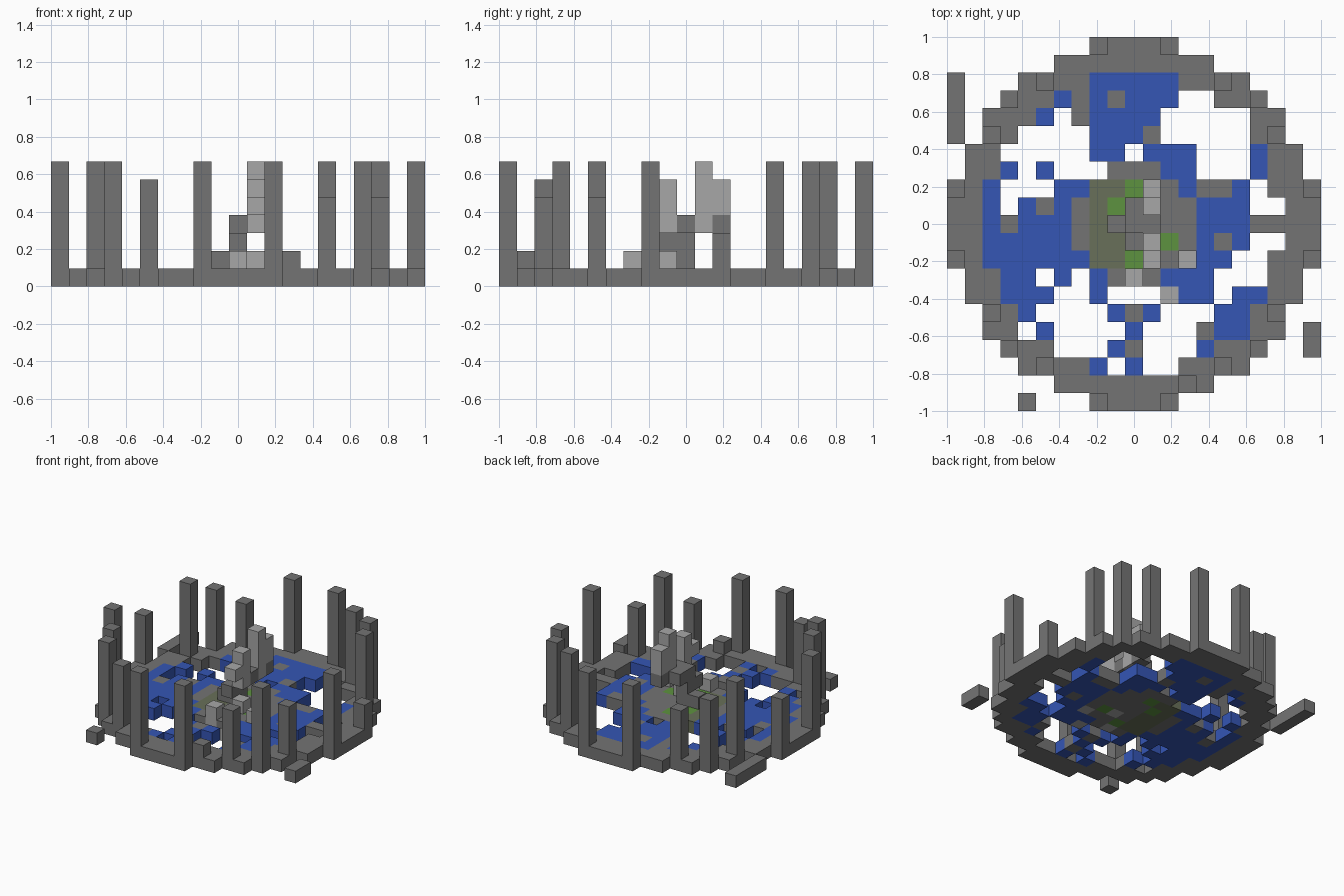
import bpy, bmesh
from mathutils import Vector

cube = bpy.data.objects.get("Cube")
if cube:
    bpy.data.objects.remove(cube, do_unlink=True)

S = 2 / 21      # block size
R = range(-10, 11)


def material(name, rgb):
    m = bpy.data.materials.new(name)
    m.use_nodes = True
    m.diffuse_color = (*rgb, 1)
    m.node_tree.nodes["Principled BSDF"].inputs["Base Color"].default_value = (*rgb, 1)
    return m


stone = material("stone grey", (0.175, 0.175, 0.175))
pale = material("pale stone", (0.39, 0.39, 0.39))
water = material("water blue", (0.035, 0.092, 0.46))
moss = material("mossy stone", (0.14, 0.16, 0.10))
grass = material("grass green", (0.11, 0.29, 0.05))

cells = {}      # block position -> part name
materials = {}  # part name -> material


def fill(name, mat, x, y, low=0, high=1):
    """Fill one column of blocks; a later part replaces an earlier one."""
    materials[name] = mat
    for z in range(low, high):
        cells[x, y, z] = name


def fill_area(name, mat, x0, x1, y0, y1):
    """Fill a flat rectangle of floor blocks."""
    for x in range(x0, x1 + 1):
        for y in range(y0, y1 + 1):
            fill(name, mat, x, y)


# Pools: broken patches of water inside the ring
NORTH = [(-2, 2, 7, 8), (-2, 1, 6, 6), (-2, 0, 5, 5), (-2, -1, 4, 4),
         (1, 3, 4, 4), (2, 3, 3, 3)]
WEST = [(-8, -8, -2, 2), (-6, -4, -1, 1), (-8, -4, -1, -1), (-8, -3, -2, -2),
        (-4, -3, 2, 2), (-7, -6, -3, -3), (-7, -5, -4, -4), (-6, -6, -5, -5)]
EAST = [(3, 3, 2, 2), (4, 6, 0, 1), (6, 6, -1, 2), (4, 4, -1, -1),
        (4, 5, -2, -2), (2, 4, -3, -3), (3, 4, -4, -4), (6, 7, -4, -4),
        (5, 6, -6, -5), (7, 7, 3, 4)]
for name, areas in (("north_pool", NORTH), ("west_pool", WEST), ("east_pool", EAST)):
    for area in areas:
        fill_area(name, water, *area)
for x, y in ((-4, 7), (-5, 6), (-7, 3), (-5, 3), (-4, -3), (-2, -3), (-2, -4),
             (-1, -5), (1, -5), (-5, -6), (0, -6), (-1, -7), (4, -7),
             (-2, -8), (0, -8)):
    fill("small_puddles", water, x, y)

# Round outer ring and central plinth, with moss on one half
for x in R:
    for y in R:
        d = x * x + y * y
        if 72 < d < 105:
            fill("stone_ring", stone, x, y)
        elif d < 11:
            mossy = -3 < x < 0 and abs(y) < 3
            fill(*(("mossy_floor", moss) if mossy else ("plinth", stone)), x, y)
for x, y in ((0, 2), (-1, 1), (2, -1), (0, -2)):
    fill("grass_patches", grass, x, y)

# Loose paving inside the ring and fallen blocks outside it
for x, y in ((-3, 7), (-3, 6), (-1, 7), (1, 5), (-6, 6), (-5, 1), (-7, 0),
             (4, 2), (5, 2), (5, -1), (7, 0), (8, 0), (8, 2), (8, -2),
             (0, -5), (0, -7), (4, -6)):
    fill("loose_paving", stone, x, y)
for area in ((-10, -10, 5, 8), (10, 10, -7, -6), (-6, -6, -10, -10)):
    fill_area("fallen_blocks", stone, *area)

# Ring of standing pillars, some broken short
SHORT = {(-10, 2): 5, (10, 2): 3, (-5, 8): 5, (-5, -8): 6, (5, -8): 5,
         (8, -5): 5, (-7, 7): 6}
for a, b in ((2, 10), (5, 8), (7, 7), (8, 5), (10, 2)):
    for x in (-a, a):
        for y in (-b, b):
            fill("pillars", stone, x, y, 1, SHORT.get((x, y), 7))
fill("broken_stub", stone, 3, -9, 1, 2)

# Central monument: spiral steps around a core
fill("monument_core", stone, 0, 0, 1, 4)
for x, y, z in ((-1, 0, 1), (0, -1, 2), (1, 0, 3), (0, 1, 3), (1, 2, 3)):
    fill("monument_steps", stone, x, y, z, z + 1)

# Pale upright slabs and fallen pieces
for y, low, high in ((2, 4, 6), (1, 3, 7), (-1, 3, 6), (-2, 4, 5)):
    fill("pale_slabs", pale, 1, y, low, high)
for x, y, high in ((1, -1, 2), (0, -3, 2), (3, -2, 2), (2, -4, 1)):
    fill("pale_rubble", pale, x, y, 0, high)

SIDES = [Vector(d) for d in ((1, 0, 0), (-1, 0, 0), (0, 1, 0),
                             (0, -1, 0), (0, 0, 1), (0, 0, -1))]


def build(name):
    """Make one mesh from the exposed sides of a part's blocks."""
    bm = bmesh.new()
    for cell in [c for c, part in cells.items() if part == name]:
        centre = Vector(cell) + Vector((0, 0, 0.5))
        for d in SIDES:
            if tuple(int(c) for c in Vector(cell) + d) in cells:
                continue
            u = Vector((d.y, d.z, d.x))
            v = d.cross(u)
            corners = (d + u + v, d - u + v, d - u - v, d + u - v)
            bm.faces.new([bm.verts.new((centre + c / 2) * S) for c in corners])
    bmesh.ops.remove_doubles(bm, verts=bm.verts, dist=S / 100)
    bmesh.ops.dissolve_limit(bm, angle_limit=0.01, verts=bm.verts, edges=bm.edges)
    mesh = bpy.data.meshes.new(name)
    bm.to_mesh(mesh)
    bm.free()
    mesh.materials.append(materials[name])
    bpy.context.scene.collection.objects.link(bpy.data.objects.new(name, mesh))


for name in materials:
    build(name)
